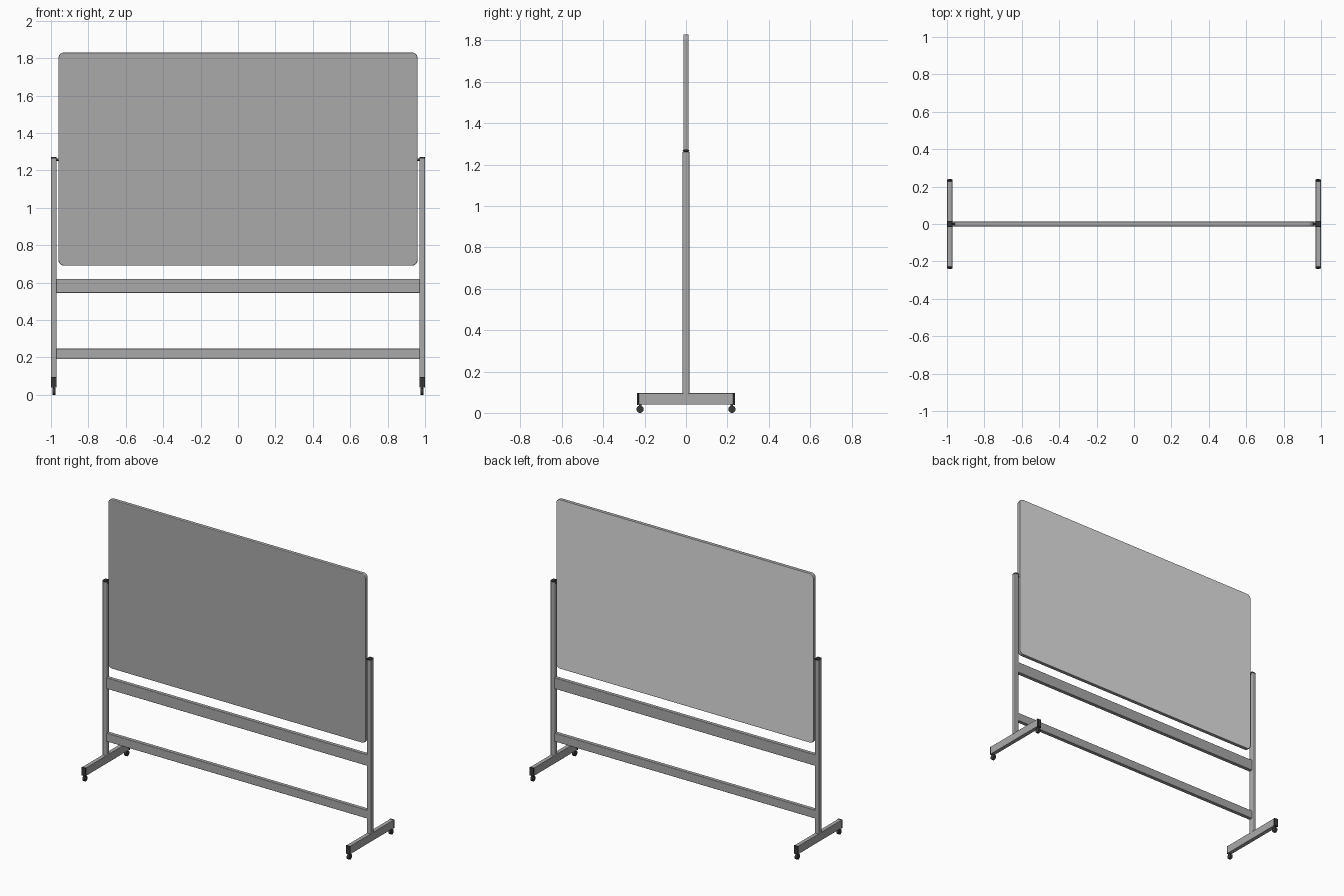
import bpy, bmesh, math
from mathutils import Matrix

if "Cube" in bpy.data.objects:
    bpy.data.objects.remove(bpy.data.objects["Cube"])


def material(name, v):
    m = bpy.data.materials.new(name)
    m.diffuse_color = (v, v, v, 1)
    m.use_nodes = True
    m.node_tree.nodes["Principled BSDF"].inputs["Base Color"].default_value = m.diffuse_color
    return m


FRAME = material("frame grey", 0.40)
BACK = material("light board grey", 0.75)
DARK = material("dark plastic", 0.04)


def finish(name, bm, *mats):
    bmesh.ops.recalc_face_normals(bm, faces=bm.faces[:])
    me = bpy.data.meshes.new(name)
    bm.to_mesh(me)
    bm.free()
    ob = bpy.data.objects.new(name, me)
    bpy.context.collection.objects.link(ob)
    for m in mats:
        me.materials.append(m)
    return ob


def box(name, x, y, z, mat, bevel=0.0, axis=None):
    """Box from ranges; bevel only edges along an axis, or all edges."""
    bm = bmesh.new()
    size = [r[1] - r[0] for r in (x, y, z)]
    mid = [(r[0] + r[1]) / 2 for r in (x, y, z)]
    bmesh.ops.create_cube(bm, size=1, matrix=Matrix.Translation(mid) @ Matrix.Diagonal((*size, 1)))
    if bevel:
        edges = [e for e in bm.edges if axis is None or
                 abs((e.verts[0].co - e.verts[1].co)[axis]) > 1e-5]
        bmesh.ops.bevel(bm, geom=edges, offset=bevel, segments=3, profile=0.5, affect='EDGES')
    return finish(name, bm, mat)


def cylinder_x(name, x0, x1, y, z, r, mat, n=20):
    bm = bmesh.new()
    bmesh.ops.create_cone(bm, cap_ends=True, segments=n, radius1=r, radius2=r, depth=x1 - x0,
                          matrix=Matrix.Translation(((x0 + x1) / 2, y, z)) @ Matrix.Rotation(math.pi / 2, 4, 'Y'))
    ob = finish(name, bm, mat)
    for p in ob.data.polygons:
        p.use_smooth = len(p.vertices) == 4
    return ob


# Board: rounded panel with softened rim, light rear writing face
bm = bmesh.new()
W, Z0, Z1, T, R = 0.96, 0.69, 1.83, 0.013, 0.03
corners = [(W - R, Z1 - R, 0), (-W + R, Z1 - R, 90), (-W + R, Z0 + R, 180), (W - R, Z0 + R, 270)]
pts = []
for cx, cz, a0 in corners:
    for i in range(9):
        a = math.radians(a0 + i * 90 / 8)
        pts.append(bm.verts.new((cx + R * math.cos(a), -T, cz + R * math.sin(a))))
face = bm.faces.new(pts)
ext = bmesh.ops.extrude_face_region(bm, geom=[face], use_keep_orig=True)
bmesh.ops.translate(bm, vec=(0, 2 * T, 0), verts=[g for g in ext['geom'] if isinstance(g, bmesh.types.BMVert)])
rim = [e for e in bm.edges if abs(e.verts[0].co.y - e.verts[1].co.y) < 1e-5]
bmesh.ops.bevel(bm, geom=rim, offset=0.005, segments=2, profile=0.5, affect='EDGES')
board = finish("board", bm, FRAME, BACK)
for p in board.data.polygons:
    p.material_index = 1 if p.normal.y > 0.99 else 0

# Cross rails between the posts
box("upper_rail", (-0.972, 0.972), (-T, T), (0.545, 0.62), FRAME, 0.003, 0)
box("lower_rail", (-0.972, 0.972), (-T, T), (0.19, 0.247), FRAME, 0.003, 0)

for s, side in ((-1, "left"), (1, "right")):
    def xr(a, b):
        return tuple(sorted((s * a, s * b)))

    # Upright post with cap and board pivot
    box(side + "_post", xr(0.97, 1.0), (-0.016, 0.016), (0.09, 1.262), FRAME, 0.006, 2)
    box(side + "_post_cap", xr(0.97, 1.0), (-0.016, 0.016), (1.262, 1.272), DARK, 0.004)
    cylinder_x(side + "_pivot", *xr(0.95, 0.98), 0, 1.257, 0.006, DARK)

    # Foot bar
    box(side + "_foot", xr(0.971, 0.999), (-0.228, 0.228), (0.04, 0.095), FRAME, 0.003, 1)

    # Foot end caps and casters
    for t, end in ((-1, "front"), (1, "rear")):
        n = side + "_" + end
        y = tuple(sorted((t * 0.228, t * 0.237)))
        box(n + "_foot_cap", xr(0.97, 1.0), y, (0.039, 0.096), DARK, 0.002)
        cylinder_x(n + "_caster_wheel", *xr(0.977, 0.993), t * 0.222, 0.0175, 0.0175, DARK)
        box(n + "_caster_stem", xr(0.98, 0.99), (t * 0.222 - 0.006, t * 0.222 + 0.006), (0.02, 0.042), DARK)
